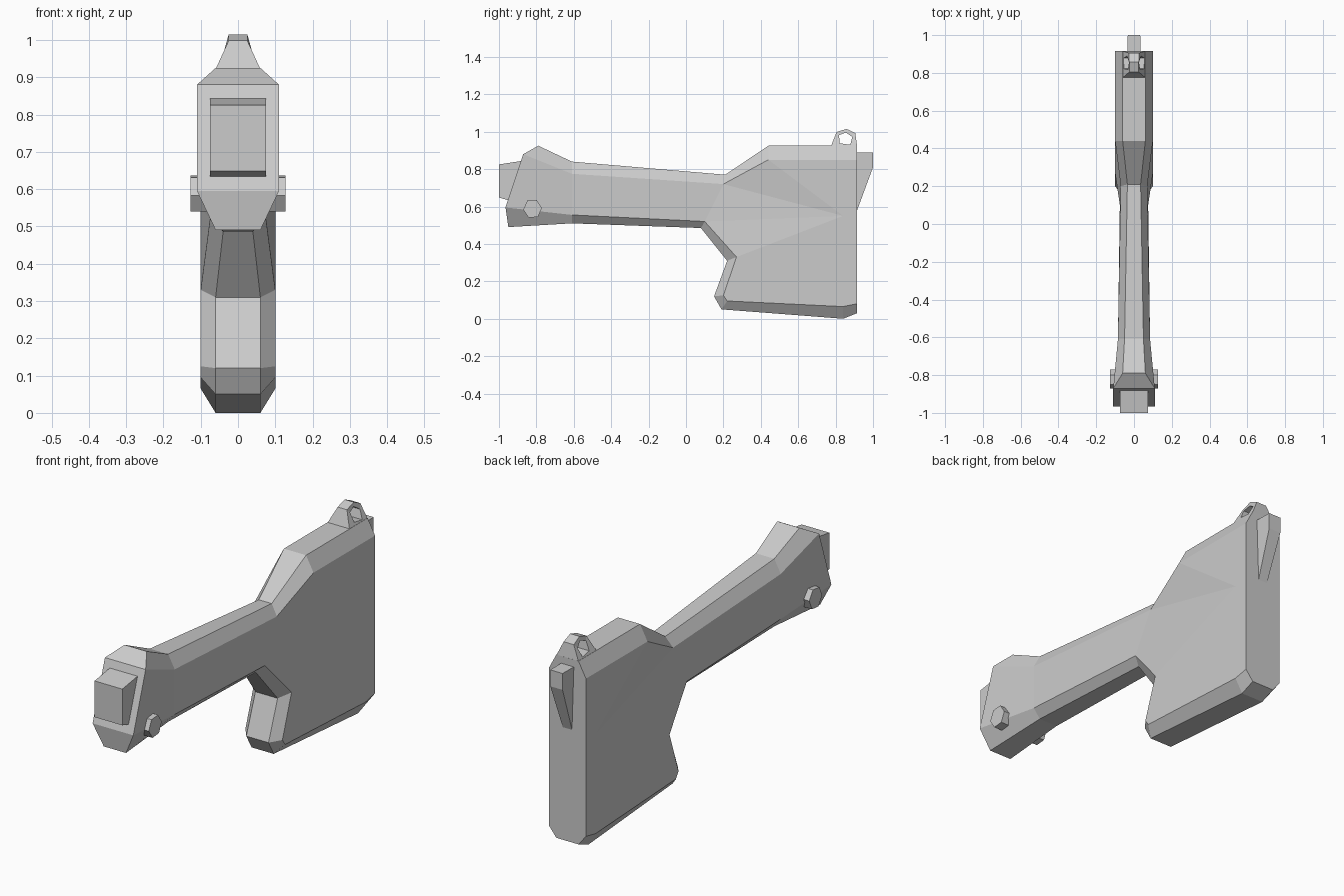
import bpy, bmesh, math

if "Cube" in bpy.data.objects:
    bpy.data.objects.remove(bpy.data.objects["Cube"])


def finish(name, bm):
    bmesh.ops.recalc_face_normals(bm, faces=bm.faces[:])
    mesh = bpy.data.meshes.new(name)
    bm.to_mesh(mesh)
    bm.free()
    obj = bpy.data.objects.new(name, mesh)
    bpy.context.collection.objects.link(obj)
    return obj


def pair(bm, y, z, w):
    """Mirrored vertices at x = -w and x = +w."""
    return [bm.verts.new((s * w, y, z)) for s in (-1, 1)]


def prism(name, profile):
    """Profile of (y, z, half width) spanned across x."""
    bm = bmesh.new()
    p = [pair(bm, *q) for q in profile]
    for s in (0, 1):
        bm.faces.new([v[s] for v in p])
    for a, b in zip(p, p[1:] + p[:1]):
        bm.faces.new((a[0], a[1], b[1], b[0]))
    return finish(name, bm)


# Stock body: stations of spine edge (y, z, half width) and flank edge
top = [((-.79, .925, .06), (-.87, .88, .11)),
       ((-.61, .84, .05), (-.61, .775, .085)),
       ((.21, .77, .035), (.20, .72, .07)),
       ((.44, .925, .06), (.44, .85, .10)),
       ((.915, .925, .06), (.915, .85, .10))]
bottom = [((-.95, .49, .06), (-.965, .595, .11)),
          ((-.61, .51, .05), (-.61, .555, .085)),
          ((.08, .485, .04), (.10, .52, .075)),
          ((.22, .31, .06), (.27, .33, .10)),
          ((.15, .12, .06), (.20, .125, .10)),
          ((.19, .05, .06), (.22, .095, .10)),
          ((.84, .0, .06), (.84, .065, .10)),
          ((.915, .03, .06), (.915, .08, .10))]

bm = bmesh.new()
T, B = [[(pair(bm, *o), pair(bm, *i)) for o, i in chain] for chain in (top, bottom)]
C = pair(bm, .84, .55, .10)
for chain in (T, B):
    for (o1, i1), (o2, i2) in zip(chain, chain[1:]):
        bm.faces.new((o1[0], o1[1], o2[1], o2[0]))
        for s in (0, 1):
            bm.faces.new((o1[s], o2[s], i2[s], i1[s]))
# End caps
for k in (0, -1):
    rows = [T[k][0], T[k][1], B[k][1], B[k][0]]
    for a, b in zip(rows, rows[1:]):
        bm.faces.new((a[0], a[1], b[1], b[0]))
# Flanks, with the facets fanning into the butt
for s in (0, 1):
    t = [v[1][s] for v in T]
    b = [v[1][s] for v in B]
    c = C[s]
    for f in ((t[0], t[1], b[1], b[0]), (t[1], t[2], b[2], b[1]),
              (t[2], b[2], c), (b[2], b[3], c), (t[2], t[3], c),
              (t[3], t[4], b[7], b[6], b[5], b[4], b[3], c)):
        bm.faces.new(f)
finish("stock_body", bm)

# Front block and rear hook
prism("front_block", [(-1, .825, .075), (-.85, .848, .075),
                      (-.92, .625, .075), (-1, .648, .075)])
prism("rear_hook", [(.90, .89, .035), (1.0, .89, .033),
                    (1.0, .81, .033), (.915, .58, .025), (.90, .58, .025)])

# Cross pin through the front
prism("cross_pin", [(-.82 + .05 * math.cos(a), .588 + .053 * math.sin(a), .127)
                    for a in (math.radians(60 * i + 5) for i in range(6))])

# Pierced lug on top, tapering upwards
outer = [(.775, .922), (.805, .998), (.858, 1.015), (.905, .993), (.915, .922)]
inner = [(.822, .938), (.818, .982), (.855, .995), (.889, .972), (.878, .930)]


def lug_width(z):
    return max(.025, .06 - .035 * (z - .922) / .076)


bm = bmesh.new()
O, I = [[pair(bm, y, z, lug_width(z)) for y, z in ring] for ring in (outer, inner)]
for k in range(5):
    n = (k + 1) % 5
    for s in (0, 1):
        bm.faces.new((O[k][s], O[n][s], I[n][s], I[k][s]))
    for ring in (O, I):
        bm.faces.new((ring[k][0], ring[k][1], ring[n][1], ring[n][0]))
finish("top_lug", bm)
